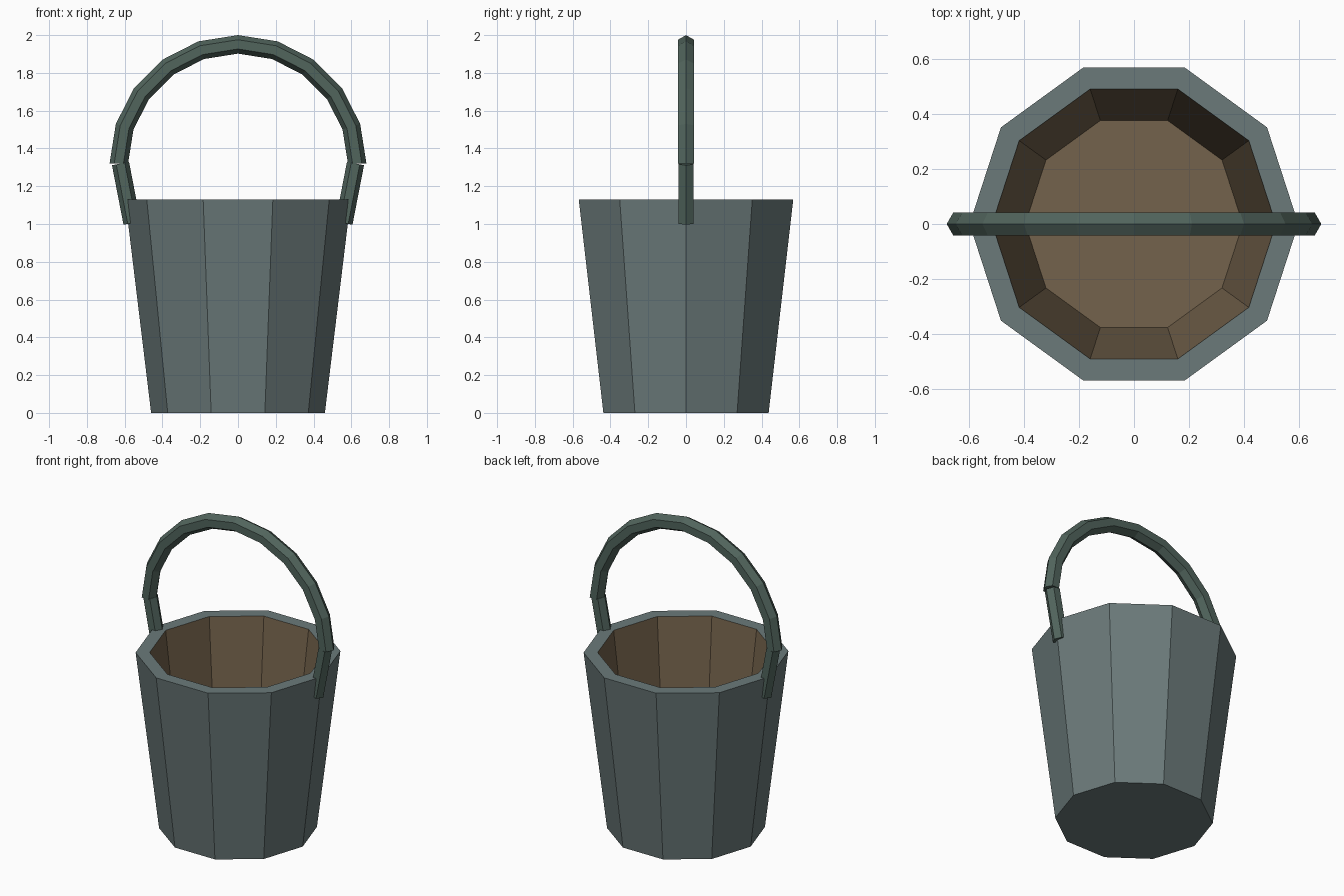
import bpy, bmesh
from math import sin, cos, pi, radians
from mathutils import Vector

if "Cube" in bpy.data.objects:
    bpy.data.objects.remove(bpy.data.objects["Cube"])

def material(name, rgb):
    m = bpy.data.materials.new(name)
    m.diffuse_color = (*rgb, 1)
    m.use_nodes = True
    m.node_tree.nodes["Principled BSDF"].inputs["Base Color"].default_value = m.diffuse_color
    return m

metal = material("outer_grey_green", (0.147, 0.195, 0.195))
wood = material("inner_brown", (0.175, 0.124, 0.072))
iron = material("handle_dark_green", (0.082, 0.128, 0.108))

def loft(name, rings, mats, band_mats=None):
    """Join rings of points with quads and cap both ends."""
    bm = bmesh.new()
    loops = [[bm.verts.new(p) for p in ring] for ring in rings]
    n = len(loops[0])
    for k, (a, b) in enumerate(zip(loops, loops[1:])):
        for i in range(n):
            j = (i + 1) % n
            f = bm.faces.new((a[i], a[j], b[j], b[i]))
            f.material_index = band_mats[k] if band_mats else 0
    bm.faces.new(loops[0][::-1])
    bm.faces.new(loops[-1]).material_index = band_mats[-1] if band_mats else 0
    bmesh.ops.recalc_face_normals(bm, faces=bm.faces)
    me = bpy.data.meshes.new(name)
    bm.to_mesh(me)
    bm.free()
    for m in mats:
        me.materials.append(m)
    ob = bpy.data.objects.new(name, me)
    bpy.context.collection.objects.link(ob)
    return ob

def decagon(r, z):
    return [Vector((r * cos(i * pi / 5), r * sin(i * pi / 5), z)) for i in range(10)]

def hexagon(centre, outward, r):
    """Hexagonal section with a corner pointing outward, flats facing front and back."""
    side = Vector((0, 1, 0))
    return [centre + outward * (r * cos(i * pi / 3)) + side * (r * sin(i * pi / 3))
            for i in range(6)]

# Bucket: outer wall, rim, inner wall, floor
profile = [(0.46, 0), (0.597, 1.13), (0.515, 1.13), (0.395, 0.12)]
loft("bucket", [decagon(r, z) for r, z in profile], [metal, wood], [0, 0, 1])

# Arched handle in ten segments
rings = []
for k in range(11):
    a = radians(18 * k)
    out = Vector((cos(a), 0, sin(a)))
    rings.append(hexagon(Vector((0, 0, 1.32)) + out * 0.631, out, 0.049))
loft("handle", rings, [iron])

# Straight straps joining the handle to the bucket
for s, label in ((-1, "left"), (1, "right")):
    top, low = Vector((s * 0.622, 0, 1.32)), Vector((s * 0.561, 0, 1.005))
    d = (top - low).normalized()
    out = Vector((d.z, 0, -d.x)) * s
    loft(label + "_handle_strap", [hexagon(low, out, 0.046), hexagon(top, out, 0.046)], [iron])
